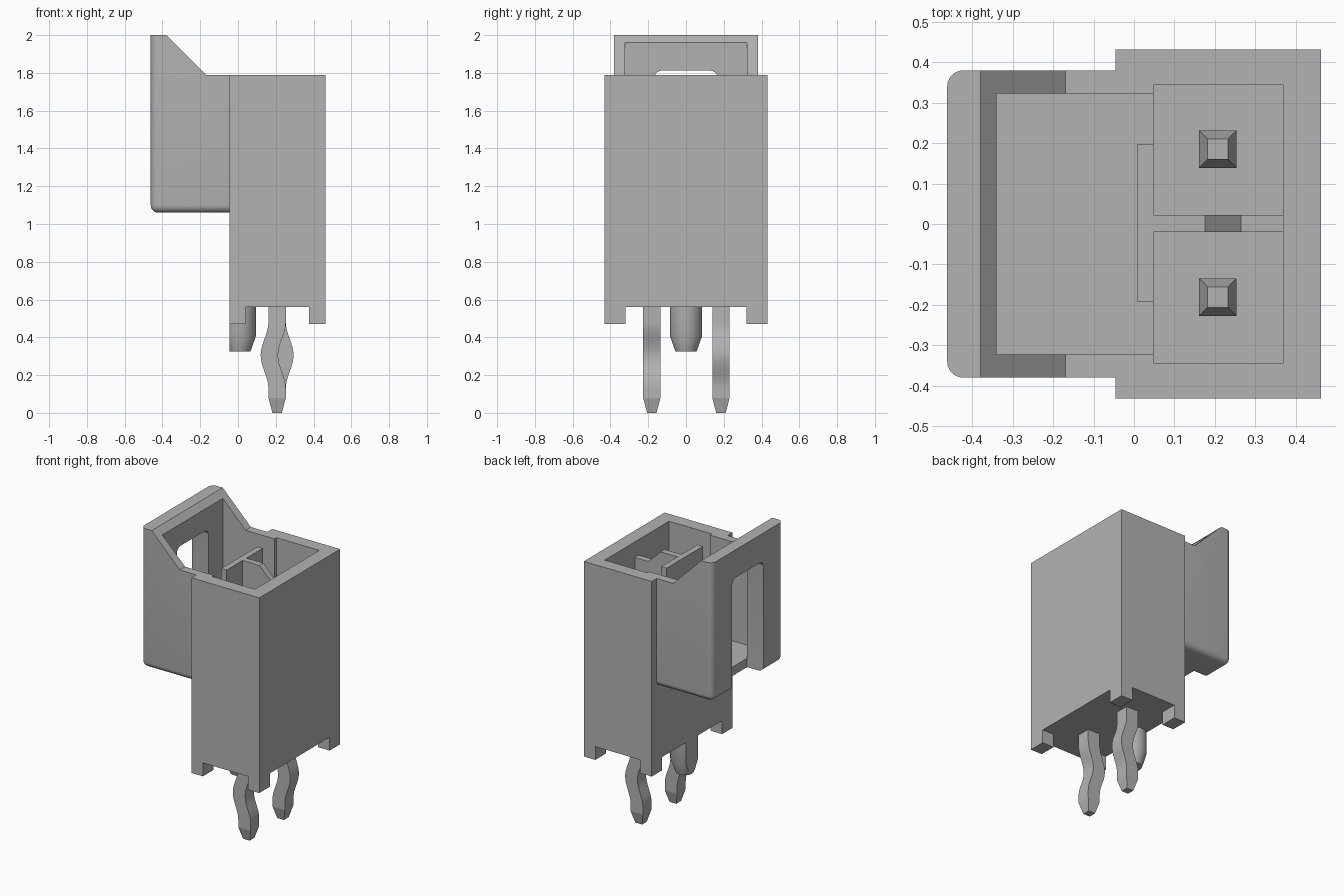
import bpy, bmesh, math
from mathutils import Vector

if "Cube" in bpy.data.objects:
    bpy.data.objects.remove(bpy.data.objects["Cube"], do_unlink=True)

grey = bpy.data.materials.new("light grey")
grey.use_nodes = True
COL = (0.45, 0.45, 0.45, 1)
grey.diffuse_color = COL
grey.node_tree.nodes["Principled BSDF"].inputs["Base Color"].default_value = COL


def finish(name, bm):
    bmesh.ops.recalc_face_normals(bm, faces=bm.faces)
    me = bpy.data.meshes.new(name)
    bm.to_mesh(me)
    bm.free()
    me.materials.append(grey)
    ob = bpy.data.objects.new(name, me)
    bpy.context.collection.objects.link(ob)
    return ob


def prism(points, y0, y1):
    """Extrude an x-z outline along y."""
    bm = bmesh.new()
    face = bm.faces.new([bm.verts.new((x, y0, z)) for x, z in points])
    ext = bmesh.ops.extrude_face_region(bm, geom=[face])["geom"]
    bmesh.ops.translate(bm, vec=(0, y1 - y0, 0),
                        verts=[v for v in ext if isinstance(v, bmesh.types.BMVert)])
    return bm


def box(x0, x1, y0, y1, z0, z1):
    return prism([(x0, z0), (x1, z0), (x1, z1), (x0, z1)], y0, y1)


def round_edges(bm, radius, test):
    """Bevel the edges whose two ends satisfy the test."""
    bm.normal_update()
    edges = [e for e in bm.edges if test(e.verts[0].co, e.verts[1].co)]
    bmesh.ops.bevel(bm, geom=edges, offset=radius, segments=6, profile=0.5, affect='EDGES')
    return bm


def boolean(ob, bm, op='DIFFERENCE'):
    tool = finish("cutter", bm)
    tool.hide_render = True
    mod = ob.modifiers.new("cut", 'BOOLEAN')
    mod.operation, mod.solver, mod.object = op, 'EXACT', tool
    bpy.context.view_layer.objects.active = ob
    bpy.ops.object.modifier_apply(modifier=mod.name)
    bpy.data.objects.remove(tool, do_unlink=True)


def smooth(ob, angle=30):
    bpy.ops.object.select_all(action='DESELECT')
    ob.select_set(True)
    bpy.context.view_layer.objects.active = ob
    bpy.ops.object.shade_smooth_by_angle(angle=math.radians(angle))


# Housing: tall box plus a hood with a sloped top and rounded outer edges
housing = finish("housing", box(-0.046, 0.462, -0.432, 0.432, 0.47, 1.79))
hood = prism([(-0.462, 1.06), (0.0, 1.06), (0.0, 1.79), (-0.17, 1.79),
              (-0.38, 2.0), (-0.462, 2.0)], -0.38, 0.38)


def hood_edge(a, b):
    upright = a.x < -0.46 and b.x < -0.46 and abs(a.z - b.z) > 0.5
    bottom = a.z < 1.07 and b.z < 1.07 and not (a.x > -0.01 and b.x > -0.01)
    return upright or bottom


boolean(housing, round_edges(hood, 0.04, hood_edge), 'UNION')

# Hood cavity, then the two deep contact pockets
boolean(housing, box(-0.34, 0.06, -0.323, 0.323, 1.12, 2.2))
boolean(housing, box(0.048, 0.368, -0.344, 0.344, 0.75, 2.2))

# Latch window, open at the bottom with rounded upper corners
window = box(-0.6, -0.3399, -0.168, 0.168, 0.9, 1.812)
boolean(housing, round_edges(window, 0.04, lambda a, b: a.z > 1.8 and b.z > 1.8
                             and abs(a.y - b.y) < 0.01))

# Relief under the box that leaves four corner feet
boolean(housing, box(0.04, 0.376, -0.6, 0.6, 0.3, 0.56))
boolean(housing, box(-0.2, 0.6, -0.32, 0.32, 0.3, 0.56))
smooth(housing)

# Partition: cross plate and a rib that steps down between the pockets
finish("partition_plate", box(0.008, 0.048, -0.192, 0.196, 1.10, 1.775))
finish("partition_rib", prism([(0.04, 0.74), (0.38, 0.74), (0.38, 1.685),
                               (0.265, 1.685), (0.175, 1.775), (0.04, 1.775)],
                              -0.02, 0.022))

# Locating peg: tapered round post with a flat on the wall side
bm = bmesh.new()
N = 40
rings = [[bm.verts.new((0.01 + r * math.cos(2 * math.pi * i / N),
                        r * math.sin(2 * math.pi * i / N), z)) for i in range(N)]
         for r, z in ((0.086, 0.6), (0.086, 0.41), (0.056, 0.325))]
for lo, hi in zip(rings, rings[1:]):
    for i in range(N):
        bm.faces.new((lo[i], lo[(i + 1) % N], hi[(i + 1) % N], hi[i]))
bm.faces.new(rings[0])
bm.faces.new(rings[-1])
peg = finish("locating_peg", bm)
boolean(peg, box(-0.3, -0.046, -0.3, 0.3, 0.2, 0.8))
smooth(peg)


# Contact pins: square bars with tapered ends and a kinked tail
def pin(name, y, side):
    bm = bmesh.new()
    sections = [(0.0, 0.025, 0), (0.08, 0.046, 0)]
    for i in range(17):
        t = i / 16
        sections.append((0.13 + 0.35 * t, 0.046, side * 0.0205 * (1 - math.cos(2 * math.pi * t))))
    sections += [(1.45, 0.046, 0), (1.52, 0.025, 0)]
    prev = None
    for z, h, dx in sections:
        ring = [bm.verts.new((0.207 + dx + sx * h, y + sy * h, z))
                for sx, sy in ((-1, -1), (1, -1), (1, 1), (-1, 1))]
        if prev:
            for i in range(4):
                bm.faces.new((prev[i], prev[(i + 1) % 4], ring[(i + 1) % 4], ring[i]))
        else:
            bm.faces.new(ring)
        prev = ring
    bm.faces.new(prev)
    smooth(finish(name, bm), 14)


pin("front_pin", -0.181, -1)
pin("back_pin", 0.185, 1)
